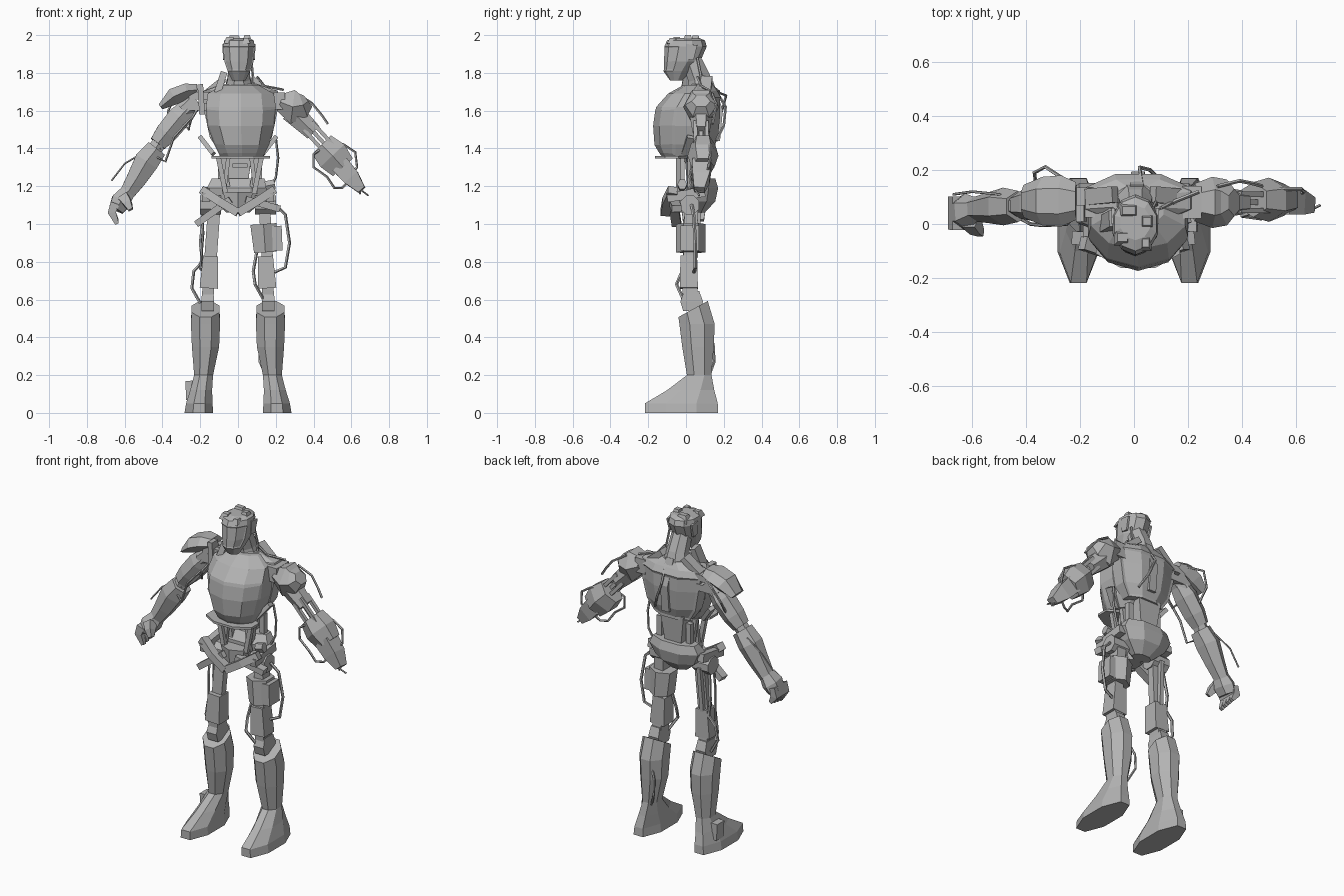
import bpy, bmesh, math
from mathutils import Vector

grey = bpy.data.materials.new("worn grey metal")
grey.diffuse_color = (0.45, 0.45, 0.45, 1)

def skin(name, rings, edit=None):
    """Join rings of points into one closed flat-shaded object."""
    bm = bmesh.new()
    vs = [[bm.verts.new(p) for p in r] for r in rings]
    n = len(vs[0])
    for a, b in zip(vs, vs[1:]):
        for i in range(n):
            j = (i + 1) % n
            bm.faces.new((a[i], a[j], b[j], b[i]))
    bm.faces.new(vs[0][::-1])
    bm.faces.new(vs[-1])
    bmesh.ops.recalc_face_normals(bm, faces=bm.faces)
    if edit:
        edit(bm)
    me = bpy.data.meshes.new(name)
    bm.to_mesh(me)
    bm.free()
    me.materials.append(grey)
    bpy.context.collection.objects.link(bpy.data.objects.new(name, me))

def unit_ring(n):
    a = [(i + 0.5) * 2 * math.pi / n for i in range(n)]
    sx = max(abs(math.cos(t)) for t in a)
    sy = max(abs(math.sin(t)) for t in a)
    return [(math.cos(t) / sx, math.sin(t) / sy) for t in a]

def stack(name, rows, n=8, s=1, edit=None):
    """Horizontal rings: z, centre x, front y, back y, half width, slope."""
    rings = []
    for z, cx, y0, y1, hx, *sl in rows:
        k = sl[0] if sl else 0
        cy, hy = (y0 + y1) / 2, (y1 - y0) / 2
        rings.append([(s * cx + c * hx, cy + d * hy, z + k * d * hy) for c, d in unit_ring(n)])
    skin(name, rings, edit)

def sweep(name, pts, radii, n=4):
    """Rings perpendicular to a path, half widths (across, along y)."""
    p = [Vector(q) for q in pts]
    if not isinstance(radii, list):
        radii = [radii] * len(p)
    rings = []
    for i, q in enumerate(p):
        t = (p[min(i + 1, len(p) - 1)] - p[max(i - 1, 0)]).normalized()
        ref = Vector((0, 1, 0)) if abs(t.y) < 0.9 else Vector((1, 0, 0))
        u = ref.cross(t).normalized()
        v = t.cross(u)
        a, b = radii[i] if isinstance(radii[i], tuple) else (radii[i], radii[i])
        rings.append([q + u * c * a + v * d * b for c, d in unit_ring(n)])
    skin(name, rings)

def cable(name, *pts, r=0.007):
    sweep(name, pts, r, 5)

def inset(z0, z1, ny, width, depth):
    """Edit that insets the faces in a height band facing front (-1) or back (1)."""
    def edit(bm):
        f = [f for f in bm.faces if f.normal.y * ny > 0.4 and z0 < f.calc_center_median().z < z1]
        bmesh.ops.inset_region(bm, faces=f, thickness=width, depth=depth)
    return edit

# Head with faceted mask and broken crown
stack("head", [(1.76, .005, -.085, -.02, .035), (1.81, .005, -.12, .03, .06),
               (1.86, .005, -.12, .075, .077), (1.94, .005, -.115, .11, .084),
               (1.972, .005, -.1, .1, .078), (1.985, .005, -.06, .07, .055)],
      10, 1, inset(1.8, 1.95, -1, .008, -.003))
for x, y, w, z in [(-.045, -.05, .03, 1.99), (-.02, .05, .04, 1.998), (.05, .01, .025, 2.0), (.045, -.07, .02, 1.985)]:
    sweep("crown_shard", [(x, y, 1.955), (x * .95, y, z)], [(w, .03), (w * .6, .015)])
for s in (-1, 1):
    sweep("ear_plate", [(s * .078 + .005, .02, 1.87), (s * .082 + .005, .03, 1.95)], [(.006, .02), (.006, .03)])
sweep("neck", [(.005, .09, 1.68), (.005, .07, 1.77), (.005, .03, 1.87)],
      [(.085, .07), (.06, .06), (.055, .05)], 8)
cable("neck_cable", (.09, .06, 1.68), (.08, .08, 1.78), (.07, .06, 1.88))

# Chest shell with raised front panel, squarer upper back
stack("chest", [(1.36, .02, -.13, .08, .115), (1.42, .02, -.163, .15, .145),
                (1.52, .015, -.17, .16, .178), (1.62, .015, -.157, .16, .185),
                (1.69, .015, -.095, .16, .175), (1.735, .01, -.015, .13, .1)],
      10, 1, inset(1.38, 1.6, -1, .02, .004))
stack("upper_back", [(1.39, .015, .03, .15, .12), (1.46, .015, .0, .175, .165), (1.58, .015, .0, .187, .19),
                     (1.67, .015, .0, .185, .205), (1.705, .015, .01, .165, .195), (1.74, .01, .03, .14, .09)],
      8, 1, inset(1.42, 1.66, 1, .015, -.006))
for s in (-1, 1):
    sweep("collar_bar", [(s * .17, .1, 1.69), (s * .07, .11, 1.77)], (.018, .03))
sweep("collar_plate", [(-.11, .0, 1.69), (-.075, .02, 1.80)], (.018, .03))
sweep("spine_ridge", [(.015, .165, 1.44), (.015, .18, 1.6), (.01, .13, 1.75)], (.025, .015))
cable("back_cable", (.03, .15, 1.72), (.02, .21, 1.62), (.06, .2, 1.52), (.1, .16, 1.44))
cable("shoulder_cable", (.1, .06, 1.78), (.14, .08, 1.73), (.24, .12, 1.71))

# Waist: plate, spine block, struts
sweep("waist_plate", [(.015, -.075, 1.347), (.015, -.075, 1.361)], (.155, .088), 8)
sweep("spine_block", [(.0, .09, 1.2), (.0, .1, 1.41)], [(.05, .035), (.08, .04)])
for s in (-1, 1):
    for x0, x1, y, r in [(.115, .075, -.04, .013), (.09, .06, .02, .013), (.06, .085, -.02, .011), (.1, .1, .09, .016)]:
        sweep("waist_strut", [(s * x1 + .01, y, 1.16), (s * x0 + .01, y, 1.36)], r)
    sweep("side_rib", [(s * .2, .03, 1.46), (s * .13, .0, 1.37)], (.012, .025))
sweep("waist_crossbar", [(-.03, -.02, 1.31), (.05, -.02, 1.31)], .011)
sweep("waist_nut", [(.145, -.02, 1.2), (.195, -.02, 1.21)], .026, 6)
cable("waist_cable", (.2, .06, 1.45), (.212, .07, 1.35), (.2, .08, 1.25), (.17, .07, 1.18))

# Pelvis: rear shell, front bars, hip joints
stack("pelvis_shell", [(1.06, 0, .03, .1, .06), (1.12, 0, .0, .155, .13),
                       (1.19, 0, .0, .17, .165), (1.24, 0, .04, .155, .14)], 8)
sweep("pelvis_core", [(0, -.02, 1.06), (0, -.02, 1.17)], [(.05, .06), (.08, .07)], 6)
for s in (-1, 1):
    sweep("pelvis_front_bar", [(s * .19, -.07, 1.18), (s * .1, -.1, 1.12), (0, -.11, 1.06)], (.022, .025))
    sweep("pelvis_cross_bar", [(s * .22, -.05, 1.0 + .08 * (s > 0)), (s * .04, -.07, 1.13)], (.018, .025))
    sweep("pelvis_side_link", [(s * .17, -.1, 1.14), (s * .17, .1, 1.17)], (.025, .02))
    sweep("hip_joint", [(s * .09, .02, 1.1), (s * .2, .02, 1.1)], .05, 8)

# Thighs: right one stripped, left one keeps a housing
sweep("right_thigh_rod", [(-.125, .03, 1.1), (-.145, .02, .82)], (.033, .022))
sweep("right_thigh_inner_rod", [(-.14, .07, 1.09), (-.15, .05, .82)], .012)
sweep("left_thigh_rod", [(.14, .03, 1.1), (.155, .02, .82)], (.03, .035))
sweep("left_thigh_housing", [(.135, .025, 1.0), (.145, .025, .85)], [(.07, .078), (.06, .078)], 6)
sweep("left_thigh_side_box", [(.205, .02, .99), (.21, .02, .86)], (.026, .05))
for s in (-1, 1):
    sweep("thigh_block", [(s * .145, .015, .83), (s * .155, .015, .66)], [(.04, .044), (.048, .048)])
    sweep("knee_link", [(s * .156, .02, .67), (s * .16, .025, .6)], (.03, .04))
    sweep("knee_joint", [(s * .16, .03, .645), (s * .16, .03, .59), (s * .16, .03, .54)],
          [(.03, .04), (.034, .06), (.034, .045)])
    # Boots: calf, ankle, long foot
    stack("boot", [(0, .207, -.218, .17, .076), (.05, .205, -.218, .168, .07), (.12, .195, -.1, .15, .058),
                   (.2, .182, .005, .135, .05), (.35, .172, -.02, .147, .072),
                   (.47, .172, -.035, .152, .077), (.55, .172, -.04, .115, .074, .55)], 8, s)
sweep("ankle_box", [(-.25, .06, .07), (-.255, .06, .17)], (.024, .035))

# Leg cables
cable("right_leg_cable", (-.18, .03, 1.08), (-.2, .05, .9), (-.19, .05, .8), (-.235, .05, .75),
      (-.245, .04, .66), (-.2, .04, .58), r=.009)
cable("right_thigh_cable", (-.19, .0, 1.05), (-.185, -.02, .95), (-.2, .0, .76), (-.17, .0, .74))
cable("left_leg_cable", (.2, .03, 1.1), (.25, .04, 1.05), (.272, .05, .9), (.25, .05, .77), (.18, .04, .74), r=.009)
cable("left_knee_cable", (.1, -.0, .86), (.08, -.02, .75), (.09, -.05, .68), (.14, -.01, .59), r=.009)
cable("left_calf_cable", (.14, .13, .42), (.115, .145, .36), (.115, .15, .27), (.15, .12, .19))

# Left shoulder and stripped left arm
sweep("left_shoulder_link", [(.18, .08, 1.65), (.25, .08, 1.65)], (.045, .06))
sweep("left_shoulder", [(.225, .08, 1.645), (.29, .08, 1.62), (.345, .08, 1.63), (.372, .08, 1.65)],
      [(.05, .07), (.09, .095), (.065, .085), (.035, .05)], 6)
sweep("left_upper_arm", [(.28, .08, 1.6), (.4, .08, 1.485)], [(.06, .065), (.045, .045)], 6)
for dx, y in [(-.03, .05), (.03, .05), (-.03, .11), (.03, .11), (0, .08)]:
    sweep("left_elbow_rod", [(.37 + dx * .7, y, 1.52 + dx * .7), (.48 + dx * .7, y, 1.40 + dx * .7)], .01)
sweep("left_forearm_housing", [(.442, .09, 1.42), (.5, .09, 1.362), (.555, .09, 1.30)],
      [(.07, .065), (.087, .082), (.07, .06)], 6)
sweep("left_forearm_stub", [(.54, .085, 1.315), (.6, .08, 1.245), (.655, .07, 1.18)],
      [(.05, .05), (.045, .045), (.022, .028)])
for y, e in [(.05, (.69, .07, 1.15)), (.09, (.645, .06, 1.16))]:
    cable("left_wrist_wire", (.62, y, 1.22), (.65, y, 1.18), e, r=.005)
cable("left_arm_cable_low", (.46, .05, 1.41), (.4, .03, 1.37), (.4, .03, 1.3), (.47, .02, 1.25),
      (.51, .03, 1.19), (.55, .05, 1.19), (.6, .07, 1.24))
cable("left_arm_cable_high", (.48, .12, 1.44), (.56, .13, 1.42), (.62, .13, 1.38), (.63, .12, 1.3), (.58, .1, 1.25))
cable("left_shoulder_cable", (.31, .14, 1.69), (.39, .16, 1.64), (.44, .15, 1.58), (.475, .14, 1.53))

# Right shoulder with lifted cap
for z in (1.62, 1.68):
    sweep("right_shoulder_link", [(-.14, .08, z), (-.26, .08, z)], (.02, .055))
sweep("right_shoulder_post", [(-.19, .04, 1.58), (-.2, .04, 1.74)], (.015, .03))
sweep("right_shoulder_cap", [(-.215, .085, 1.71), (-.27, .085, 1.705), (-.34, .085, 1.675), (-.41, .085, 1.62)],
      [(.03, .07), (.04, .095), (.045, .09), (.016, .06)], 6)
sweep("right_shoulder_joint", [(-.225, .08, 1.66), (-.29, .08, 1.6)], .055, 8)
cable("right_rear_cable", (-.25, .16, 1.7), (-.33, .212, 1.68), (-.37, .19, 1.6), (-.36, .12, 1.5))

# Right arm and hand
sweep("right_upper_arm", [(-.25, .08, 1.63), (-.31, .08, 1.565), (-.38, .075, 1.48), (-.425, .07, 1.425)],
      [(.045, .05), (.062, .068), (.058, .064), (.045, .05)], 6)
sweep("right_elbow", [(-.405, .07, 1.445), (-.455, .065, 1.375)], (.038, .04), 6)
sweep("right_forearm", [(-.43, .065, 1.40), (-.485, .065, 1.33), (-.54, .06, 1.235), (-.595, .055, 1.15)],
      [(.055, .058), (.065, .07), (.052, .057), (.038, .045)], 6)
sweep("right_palm", [(-.585, .055, 1.17), (-.62, .045, 1.12), (-.645, .04, 1.075)],
      [(.038, .045), (.052, .068), (.04, .062)], 6)
for i in range(4):
    y = -.005 + .03 * i
    sweep("right_finger_%d" % i, [(-.65, y, 1.11), (-.668, y, 1.06), (-.64, y, 1.0 + .006 * i)],
          [(.025, .017), (.022, .016), (.01, .01)])
sweep("right_thumb", [(-.605, .01, 1.14), (-.585, -.02, 1.11), (-.568, -.035, 1.075)], [.028, .022, .012])
cable("right_forearm_cable", (-.41, .04, 1.4), (-.5, .11, 1.38), (-.6, .12, 1.32), (-.67, .11, 1.23), r=.005)
cable("right_elbow_cable", (-.25, .0, 1.56), (-.34, -.005, 1.46), (-.385, .0, 1.33), (-.44, .03, 1.36))
cable("right_armpit_cable", (-.22, .03, 1.6), (-.25, .0, 1.55), (-.26, .02, 1.5), (-.3, .05, 1.54))
